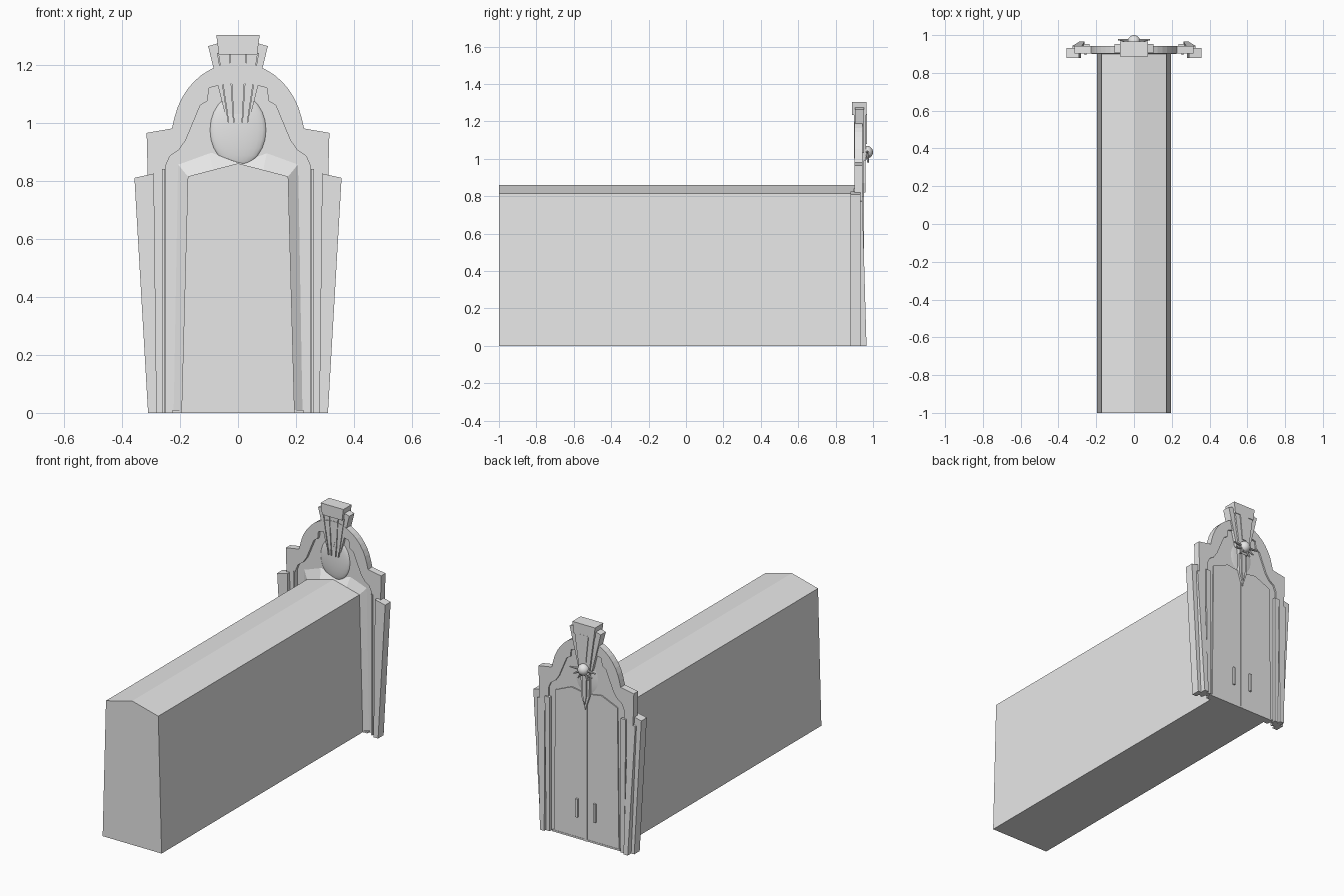
import bpy, bmesh, math
from mathutils import Matrix, Vector

if "Cube" in bpy.data.objects:
    bpy.data.objects.remove(bpy.data.objects["Cube"], do_unlink=True)

stone = bpy.data.materials.new("pale grey stone")
stone.use_nodes = True
stone.diffuse_color = (0.8, 0.8, 0.8, 1)
stone.node_tree.nodes["Principled BSDF"].inputs["Base Color"].default_value = (0.8, 0.8, 0.8, 1)


def finish(bm, name):
    bmesh.ops.recalc_face_normals(bm, faces=bm.faces)
    me = bpy.data.meshes.new(name)
    bm.to_mesh(me)
    bm.free()
    me.materials.append(stone)
    ob = bpy.data.objects.new(name, me)
    bpy.context.collection.objects.link(ob)
    return ob


def loft(name, front, back, y0, y1):
    """Solid between two x-z outlines; y0 and y1 may be functions of z."""
    def depth(y, z):
        return y(z) if callable(y) else y
    bm = bmesh.new()
    a = [bm.verts.new((x, depth(y0, z), z)) for x, z in front]
    b = [bm.verts.new((x, depth(y1, z), z)) for x, z in back]
    bm.faces.new(a)
    bm.faces.new(b[::-1])
    n = len(a)
    for i in range(n):
        j = (i + 1) % n
        bm.faces.new((a[i], b[i], b[j], a[j]))
    return finish(bm, name)


def prism(name, pts, y0, y1):
    return loft(name, pts, pts, y0, y1)


def mirrored(half):
    """Right half, bottom to top, completed with its mirror image."""
    return half + [(-x, z) for x, z in reversed(half) if x > 0]


def pair(name, pts, y0, y1):
    prism("left_" + name, pts, y0, y1)
    prism("right_" + name, [(-x, z) for x, z in pts], y0, y1)


# long corridor and the flare that joins it to the portal
section = mirrored([(0.195, 0), (0.173, 0.815), (0.087, 0.8375), (0, 0.86)])
doorway = mirrored([(0.225, 0), (0.21, 0.86), (0.10, 0.90), (0, 0.865)])
prism("corridor", section, -1.0, 0.9)
loft("corridor_flare", section, doorway, 0.9, 0.922)

# arched portal surround, a stepped inverted U
outer = [(0.29, 0), (0.315, 0.965), (0.228, 0.98)]
for i in range(1, 11):
    t = math.radians(6 + 84 * i / 10)
    outer.append((0.226 * math.cos(t) if i < 10 else 0.0, 0.955 + 0.252 * math.sin(t)))
inner = [(0.25, 0), (0.25, 0.85), (0.235, 0.885), (0.205, 0.905), (0.18, 0.94),
         (0.13, 1.06), (0.105, 1.075), (0.10, 1.12), (0.04, 1.135)]
prism("portal_surround", mirrored(outer) + mirrored(inner)[::-1], 0.902, 0.943)
prism("portal_panel", mirrored(inner), 0.92, 0.934)

# double doors with a centre strip, handles and threshold
leaf = [(0.006, 0.01), (0.215, 0.01), (0.205, 0.85), (0.10, 0.895), (0.006, 0.88)]
pair("door_leaf", leaf, 0.93, 0.941)
prism("door_strip", [(-0.006, 0), (0.006, 0), (0.006, 0.85), (-0.006, 0.85)], 0.93, 0.945)
pair("door_handle", [(0.052, 0.13), (0.066, 0.13), (0.066, 0.24), (0.052, 0.24)], 0.935, 0.952)
prism("threshold", [(-0.225, 0), (0.225, 0), (0.225, 0.01), (-0.225, 0.01)], 0.9, 0.943)


# leaning pilasters: deep outer fin, middle fin and a proud sloping face
def lean(z):
    return 0.965 - 0.022 * z / 0.78


pair("outer_pilaster", [(0.28, 0), (0.31, 0), (0.357, 0.81), (0.29, 0.825)], 0.88, 0.932)
pair("face_pilaster", [(0.262, 0), (0.29, 0), (0.325, 0.772), (0.275, 0.782)], 0.93, lean)
pair("inner_pilaster", [(0.235, 0), (0.258, 0), (0.268, 0.80), (0.235, 0.80)], 0.93, 0.952)
pair("front_fin", [(0.252, 0), (0.262, 0), (0.262, 0.84), (0.252, 0.84)], 0.895, 0.93)

# shallow dome above the corridor roof
bm = bmesh.new()
bmesh.ops.create_uvsphere(bm, u_segments=24, v_segments=12, radius=1,
                          matrix=Matrix.Translation((0, 0.922, 0.975)) @ Matrix.Diagonal((0.098, 0.018, 0.125, 1)))
for f in bm.faces:
    f.smooth = True
finish(bm, "roof_dome")

# stepped keystone: cap, wide wings and a long tapering tongue
prism("keystone_cap", mirrored([(0.066, 1.235), (0.075, 1.303)]), 0.888, 0.966)
prism("keystone_wings", mirrored([(0.045, 1.03), (0.103, 1.264), (0.06, 1.276), (0, 1.28)]), 0.904, 0.952)
prism("keystone_tongue", mirrored([(0.028, 0.99), (0.068, 1.27)]), 0.935, 0.962)
prism("keystone_inlay", mirrored([(0.014, 1.08), (0.03, 1.24)]), 0.955, 0.967)
prism("keystone_dart", [(0, 0.79), (0.026, 0.87), (0.03, 1.0), (-0.03, 1.0), (-0.026, 0.87)], 0.93, 0.953)
prism("dart_ridge", [(0, 0.82), (0.011, 0.87), (0.013, 1.0), (-0.013, 1.0), (-0.011, 0.87)], 0.945, 0.96)

# ribs fanning out on the corridor side, with a small pointed drop
for i, (low, high) in enumerate([(0.012, 0.026), (0.03, 0.066)]):
    pair(f"keystone_rib_{i + 1}", [(low, 1.0), (low + 0.005, 1.0), (high + 0.006, 1.24), (high, 1.24)], 0.898, 0.93)
prism("pointed_drop", [(0, 1.055), (0.013, 1.10), (0.013, 1.135), (-0.013, 1.135), (-0.013, 1.10)], 0.903, 0.925)

# ball ornament with radiating spikes
centre = Vector((0, 0.966, 1.035))
bm = bmesh.new()
bmesh.ops.create_uvsphere(bm, u_segments=20, v_segments=12, radius=0.034, matrix=Matrix.Translation(centre))
for f in bm.faces:
    f.smooth = True
finish(bm, "ornament_ball")
bm = bmesh.new()
for angle, length in [(0, 0.085), (-30, 0.07), (-60, 0.065), (-120, 0.065), (-150, 0.07), (180, 0.085)]:
    a = math.radians(angle)
    d = Vector((math.cos(a), 0.12, math.sin(a))).normalized()
    turn = d.to_track_quat('Z', 'Y').to_matrix().to_4x4()
    bmesh.ops.create_cone(bm, cap_ends=True, segments=8, radius1=0.011, radius2=0.004, depth=length,
                          matrix=Matrix.Translation(centre + d * length / 2) @ turn)
finish(bm, "ornament_spikes")
